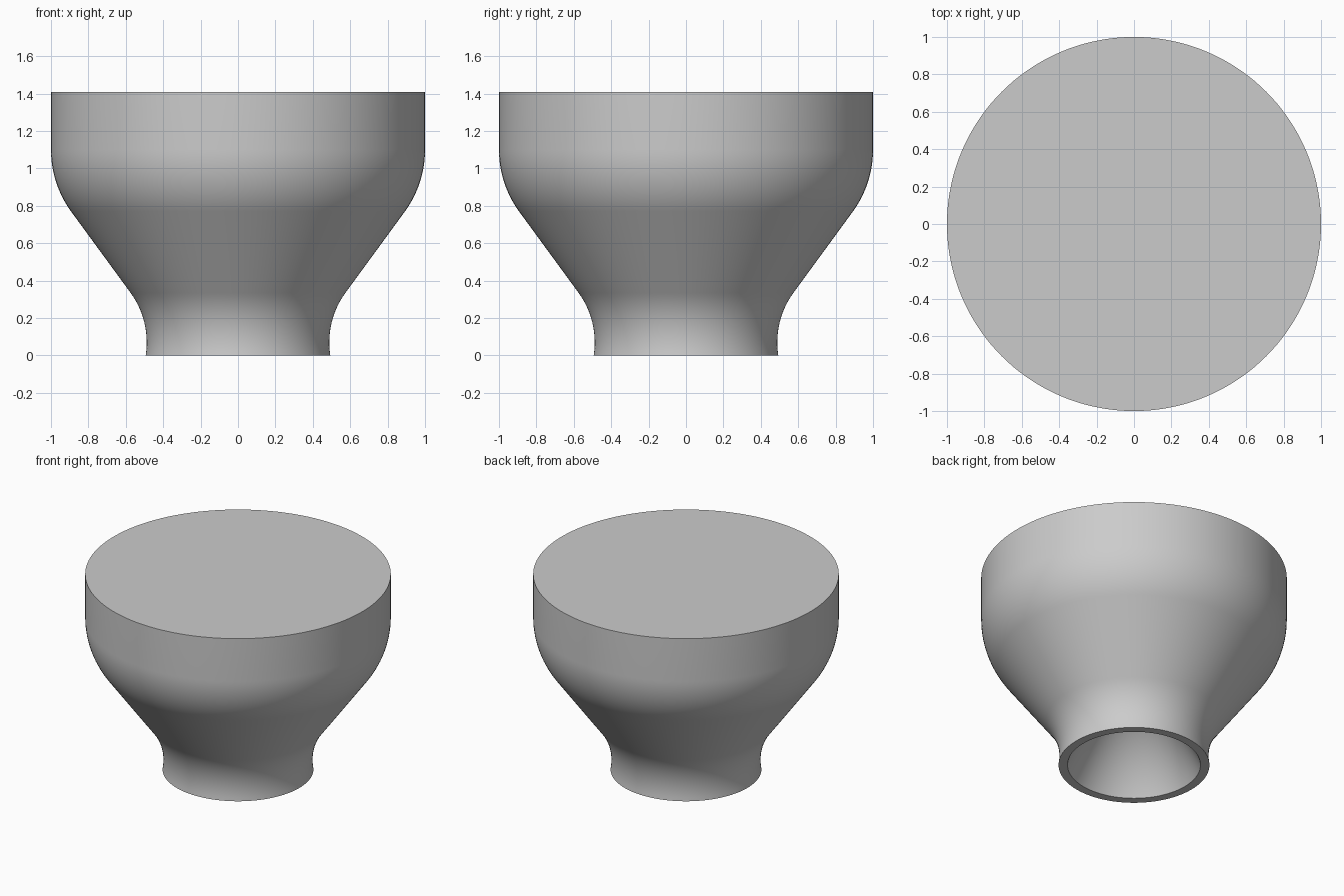
import bpy
import bmesh
from math import sin, cos, radians, tau
from mathutils import Vector

SEGMENTS = 144
HEIGHT = 1.41

cube = bpy.data.objects.get("Cube")
if cube:
    bpy.data.objects.remove(cube, do_unlink=True)


def arc(cx, cz, radius, start, end, steps):
    """Points (r, z) on a circular arc, angles in degrees."""
    angles = [radians(start + (end - start) * i / steps) for i in range(steps + 1)]
    return [(cx + radius * cos(a), cz + radius * sin(a)) for a in angles]


# Half profile: conical socket, foot rim, waist fillet, shoulder fillet, flat top
profile = [(0, 0.87), (0.435, 0)]
profile += arc(0.938, 0.07, 0.45, 189, 144, 14)
profile += arc(0.44, 1.1, 0.56, -36, 0, 14)
profile += [(1, HEIGHT), (0, HEIGHT)]

# Revolve the profile around z
bm = bmesh.new()
verts = [bm.verts.new((r, 0, z)) for r, z in profile]
edges = [bm.edges.new(pair) for pair in zip(verts, verts[1:])]
bmesh.ops.spin(bm, geom=verts + edges, cent=Vector(), axis=(0, 0, 1),
               angle=tau, steps=SEGMENTS, use_merge=False)
bmesh.ops.remove_doubles(bm, verts=bm.verts[:], dist=0.0005)
bmesh.ops.recalc_face_normals(bm, faces=bm.faces[:])
mesh = bpy.data.meshes.new("knob_body")
bm.to_mesh(mesh)
bm.free()

knob = bpy.data.objects.new("knob_body", mesh)
bpy.context.collection.objects.link(knob)

# Plain grey finish
grey = bpy.data.materials.new("plain grey")
grey.use_nodes = True
colour = (0.6, 0.6, 0.6, 1)
grey.diffuse_color = colour
grey.node_tree.nodes["Principled BSDF"].inputs["Base Color"].default_value = colour
mesh.materials.append(grey)

# Smooth sides with crisp rims
bpy.ops.object.select_all(action="DESELECT")
knob.select_set(True)
bpy.context.view_layer.objects.active = knob
bpy.ops.object.shade_smooth_by_angle(angle=radians(30))
